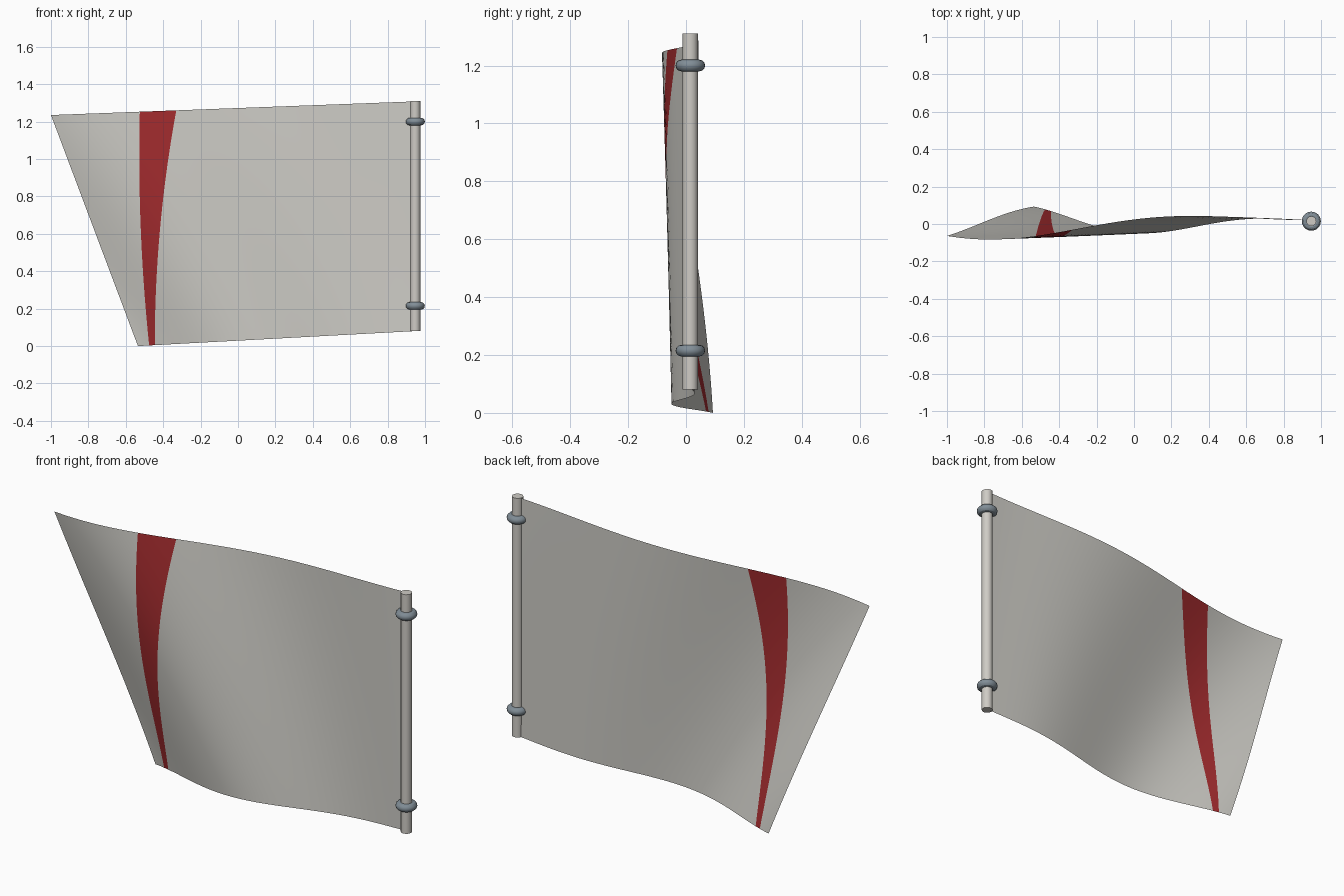
import bpy, bmesh
from math import sin, pi

if "Cube" in bpy.data.objects:
    bpy.data.objects.remove(bpy.data.objects["Cube"])


def material(name, colour):
    m = bpy.data.materials.new(name)
    m.use_nodes = True
    m.diffuse_color = (*colour, 1)
    m.node_tree.nodes["Principled BSDF"].inputs["Base Color"].default_value = (*colour, 1)
    return m


cloth_grey = material("cloth grey", (0.62, 0.61, 0.57))
stripe_red = material("stripe red", (0.37, 0.025, 0.028))
pole_grey = material("pole grey", (0.62, 0.60, 0.56))
ring_steel = material("ring steel", (0.22, 0.27, 0.31))

POLE_X, POLE_Y = 0.948, 0.015


def stripe_outer(v):
    return -0.475 - 0.13 * v + 0.08 * v * v


def stripe_inner(v):
    return -0.445 + 0.115 * v * v


def cloth_point(x, v):
    """Waving cloth: the ripple grows away from the pole and shifts with height."""
    u = (POLE_X - x) / (POLE_X - free_edge(v))
    phase = (1.0 - 0.15 * v) * u + 0.19 - 0.15 * v
    y = 0.1 * u * sin(2 * pi * phase) + 0.02 * (1 - u)
    return x, y, 0.08 * (1 - u) + v * (1.228 + 0.007 * u)


def free_edge(v):
    return -0.535 - 0.465 * v


# Cloth: three panels side by side, the middle one is the stripe
def make_cloth(rows=32, panels=(40, 4, 14)):
    bm = bmesh.new()
    grid, slots = [], []
    for i, count in enumerate(panels):
        slots += [i % 2] * count
    for r in range(rows + 1):
        v = r / rows
        bounds = (POLE_X, stripe_inner(v), stripe_outer(v), free_edge(v))
        xs = [POLE_X]
        for a, b, count in zip(bounds, bounds[1:], panels):
            xs += [a + (b - a) * (k + 1) / count for k in range(count)]
        grid.append([bm.verts.new(cloth_point(x, v)) for x in xs])
    for low, high in zip(grid, grid[1:]):
        for c, slot in enumerate(slots):
            face = bm.faces.new((low[c + 1], low[c], high[c], high[c + 1]))
            face.material_index = slot
            face.smooth = True
    mesh = bpy.data.meshes.new("flag_cloth")
    bm.to_mesh(mesh)
    bm.free()
    mesh.materials.append(cloth_grey)
    mesh.materials.append(stripe_red)
    bpy.context.collection.objects.link(bpy.data.objects.new("flag_cloth", mesh))


def finish(name, mat):
    ob = bpy.context.object
    ob.name = name
    ob.data.materials.append(mat)
    bpy.ops.object.shade_smooth_by_angle()


make_cloth()

# Pole along the hoist edge
bpy.ops.mesh.primitive_cylinder_add(vertices=12, radius=0.027, depth=1.23,
                                    location=(POLE_X, POLE_Y, 0.695))
finish("pole", pole_grey)

# Mounting rings around the pole
for name, z in (("lower_ring", 0.215), ("upper_ring", 1.2)):
    bpy.ops.mesh.primitive_torus_add(major_radius=0.031, minor_radius=0.02,
                                     major_segments=24, minor_segments=12,
                                     location=(POLE_X, POLE_Y, z))
    finish(name, ring_steel)
